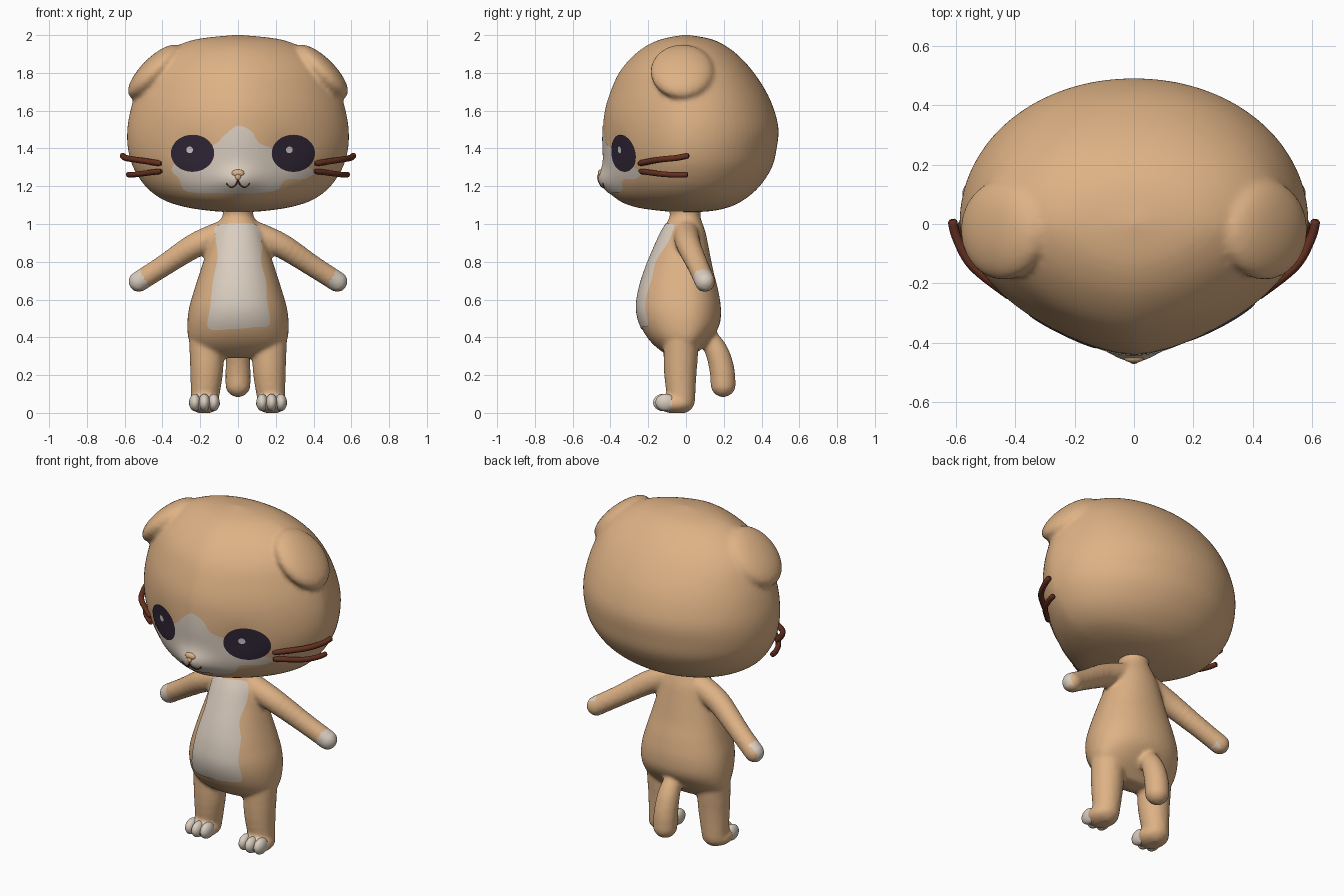
import bpy, bmesh, math
from mathutils import Vector, Matrix
from mathutils.bvhtree import BVHTree

if "Cube" in bpy.data.objects:
    bpy.data.objects.remove(bpy.data.objects["Cube"])


def material(name, rgb):
    m = bpy.data.materials.new(name)
    m.use_nodes = True
    m.diffuse_color = (*rgb, 1)
    bsdf = m.node_tree.nodes["Principled BSDF"]
    bsdf.inputs["Base Color"].default_value = (*rgb, 1)
    bsdf.inputs["Roughness"].default_value = 0.8
    return m


TAN = material("tan fur", (0.73, 0.445, 0.235))
CREAM = material("cream fur", (0.70, 0.61, 0.52))
DARK = material("dark eye", (0.03, 0.02, 0.037))
BROWN = material("brown whisker", (0.13, 0.03, 0.014))
SHINE = material("eye shine", (0.62, 0.58, 0.6))


def spline(pts, steps, closed=False):
    """Catmull-Rom curve through points of any dimension."""
    n, out = len(pts), []
    get = (lambda i: pts[i % n]) if closed else (lambda i: pts[max(0, min(n - 1, i))])
    for i in range(n if closed else n - 1):
        for k in range(steps):
            t = k / steps
            out.append([0.5 * (2 * b + (c - a) * t + (2 * a - 5 * b + 4 * c - d) * t * t
                               + (3 * b - a - 3 * c + d) * t ** 3)
                        for a, b, c, d in zip(get(i - 1), get(i), get(i + 1), get(i + 2))])
    return out if closed else out + [list(pts[-1])]


def skin_rings(bm, rings):
    """Closed surface over rings of points, listed from bottom to top."""
    rings = [[bm.verts.new(p) for p in ring] for ring in rings]
    n = len(rings[0])
    for lo, hi in zip(rings, rings[1:]):
        for i in range(n):
            j = (i + 1) % n
            bm.faces.new((lo[i], lo[j], hi[j], hi[i]))
    bm.faces.new(rings[0][::-1])
    bm.faces.new(rings[-1])


def loft(bm, rows, p_front, p_back, sides=80):
    """Stack of rings (z, half width, front depth, back depth)."""
    rings = []
    for z, w, f, b in spline(rows, 5):
        ring = []
        for i in range(sides):
            a = 2 * math.pi * i / sides
            c, s = math.cos(a), math.sin(a)
            p, d = (p_front, f) if s < 0 else (p_back, b)
            x = math.copysign(abs(c) ** (2 / p), c) * max(w, 0.004)
            y = math.copysign(abs(s) ** (2 / p), s) * max(d, 0.004)
            ring.append((x, y, z))
        rings.append(ring)
    skin_rings(bm, rings)


def ball(bm, centre, radii, turn=0, sides=20, rows=12):
    mat = (Matrix.Translation(centre) @ Matrix.Rotation(turn, 4, "Y")
           @ Matrix.Diagonal((*radii, 1)))
    rings = []
    for k in range(rows + 1):
        tilt = (k / rows - 0.5) * math.pi * 0.97
        r, z = math.cos(tilt), math.sin(tilt)
        turns = [2 * math.pi * i / sides for i in range(sides)]
        rings.append([mat @ Vector((r * math.cos(a), r * math.sin(a), z)) for a in turns])
    skin_rings(bm, rings)


def limb(bm, path):
    """Rounded tube through (x, y, z, radius) points."""
    for x, y, z, r in spline(path, 6):
        ball(bm, (x, y, z), (r, r, r))


def finish(name, bm, *mats):
    me = bpy.data.meshes.new(name)
    bm.to_mesh(me)
    bm.free()
    for m in mats:
        me.materials.append(m)
    me.shade_smooth()
    ob = bpy.data.objects.new(name, me)
    bpy.context.collection.objects.link(ob)
    return ob


def fuse(ob, voxel, smooth):
    """Melt overlapping volumes into one soft skin."""
    mod = ob.modifiers.new("fuse", "REMESH")
    mod.mode, mod.voxel_size, mod.use_smooth_shade = "VOXEL", voxel, True
    mod = ob.modifiers.new("soften", "SMOOTH")
    mod.factor, mod.iterations = 0.5, smooth
    dg = bpy.context.evaluated_depsgraph_get()
    mats = list(ob.data.materials)
    me = bpy.data.meshes.new_from_object(ob.evaluated_get(dg))
    ob.modifiers.clear()
    ob.data = me
    me.materials.clear()
    for m in mats:
        me.materials.append(m)
    for v in me.vertices:
        v.co.z = max(v.co.z, 0)
    me.shade_smooth()
    return BVHTree.FromPolygons([v.co.copy() for v in me.vertices],
                                [p.vertices[:] for p in me.polygons])


def on_skin(tree, x, z, lift):
    hit, normal, _, _ = tree.ray_cast(Vector((x, -2, z)), Vector((0, 1, 0)))
    return hit + normal * lift if hit else Vector((x, -0.2, z))


def plate(name, tree, outline, centre, mat, lift, rings=12):
    """Thin patch laid on the front of a skin; outline runs anticlockwise."""
    bm = bmesh.new()
    cx, cz = centre
    mid = bm.verts.new(on_skin(tree, cx, cz, lift))
    prev = None
    for k in range(1, rings + 1):
        t = k / rings
        ring = [bm.verts.new(on_skin(tree, cx + (x - cx) * t, cz + (z - cz) * t, lift))
                for x, z in outline]
        for i in range(len(ring)):
            j = (i + 1) % len(ring)
            if prev:
                bm.faces.new((ring[i], ring[j], prev[j], prev[i]))
            else:
                bm.faces.new((mid, ring[i], ring[j]))
        prev = ring
    finish(name, bm, mat)


def oval(cx, cz, rx, rz, n=40):
    return [(cx + rx * math.cos(2 * math.pi * i / n), cz + rz * math.sin(2 * math.pi * i / n))
            for i in range(n)]


def tube(name, pts, radius, mat):
    cu = bpy.data.curves.new(name, "CURVE")
    cu.dimensions, cu.bevel_depth, cu.bevel_resolution = "3D", radius, 3
    cu.use_fill_caps = True
    sp = cu.splines.new("POLY")
    smooth_pts = spline(pts, 6)
    sp.points.add(len(smooth_pts) - 1)
    for i, (p, q) in enumerate(zip(sp.points, smooth_pts)):
        p.co = (*q, 1)
        p.radius = 0.6 if i in (0, len(smooth_pts) - 1) else 1
    cu.materials.append(mat)
    bpy.context.collection.objects.link(bpy.data.objects.new(name, cu))


# Head with snout, eye sockets and folded ears
bm = bmesh.new()
loft(bm, [(1.062, .005, .005, .005), (1.068, .13, .12, .13), (1.09, .28, .27, .23),
          (1.13, .40, .36, .31), (1.2, .49, .41, .39), (1.3, .555, .43, .455),
          (1.4, .583, .44, .48), (1.5, .586, .44, .49), (1.6, .57, .43, .468),
          (1.7, .54, .40, .425), (1.8, .495, .355, .36), (1.88, .425, .29, .29),
          (1.94, .33, .215, .215), (1.98, .21, .125, .13), (2.002, .005, .005, .005)], 1.62, 2.05)
for v in bm.verts:
    if v.co.y < 0:
        x, z = v.co.x, v.co.z
        v.co.y -= 0.045 * math.exp(-(x / 0.11) ** 2 - ((z - 1.23) / 0.065) ** 2)
        v.co.y += 0.014 * math.exp(-((abs(x) - 0.25) / 0.1) ** 2 - ((z - 1.39) / 0.09) ** 2)
for s in (-1, 1):
    ball(bm, (0.44 * s, -0.02, 1.807), (0.188, 0.168, 0.074), s * math.radians(45), 40, 24)
head_skin = fuse(finish("head", bm, TAN), 0.014, 3)

# Body, arms, legs, feet and tail
bm = bmesh.new()
loft(bm, [(.29, .10, .05, .03), (.32, .21, .12, .06), (.38, .258, .19, .12), (.46, .268, .24, .175),
          (.55, .26, .262, .185), (.65, .232, .25, .17), (.75, .20, .22, .145), (.85, .168, .18, .125),
          (.95, .135, .135, .105), (1.01, .1, .1, .085), (1.05, .08, .085, .075), (1.1, .09, .1, .09)], 2.1, 2.1)
for s in (-1, 1):
    limb(bm, [(.09 * s, 0, .945, .07), (.23 * s, .015, .885, .066),
              (.4 * s, .065, .775, .057), (.525 * s, .1, .695, .055)])
    limb(bm, [(.165 * s, -.025, .37, .095), (.166 * s, -.03, .22, .088), (.176 * s, -.025, .07, .074)])
    ball(bm, (.178 * s, -.055, .05), (.084, .1, .054))
limb(bm, [(0, .12, .4, .05), (0, .165, .32, .062), (0, .19, .23, .067), (0, .197, .15, .067)])
body = finish("body", bm, TAN, CREAM)
body_skin = fuse(body, 0.012, 3)
for p in body.data.polygons:
    x, y, z = p.center
    hand = abs(x) - 0.5 * (z - 0.7) > 0.49 and y < 0.135 and z > 0.655
    foot = y < -0.075 and 0.02 < z < 0.1
    p.material_index = int(hand or foot)

# Toes
for side, s in (("right", -1), ("left", 1)):
    bm = bmesh.new()
    for k in (-1, 0, 1):
        ball(bm, (.178 * s + .05 * k, -.12 + .012 * abs(k), .055), (.031, .054, .046))
    finish(side + "_toes", bm, CREAM)

# Belly patch
belly = [(-.11, .99), (-.12, .94), (-.105, .83), (-.13, .7), (-.145, .56), (-.155, .45), (-.04, .445),
         (.08, .455), (.165, .47), (.15, .6), (.145, .7), (.12, .8), (.125, .9), (.1, .99), (0, 1.0)]
plate("belly_patch", body_skin, spline(belly, 5, True), (0, .72), CREAM, 0.004, 20)

# Face mask
mask = [(0, 1.52), (-.07, 1.47), (-.11, 1.43), (-.17, 1.4), (-.3, 1.35), (-.35, 1.29), (-.31, 1.24),
        (-.27, 1.175), (-.1, 1.165), (.08, 1.165), (.2, 1.18), (.25, 1.235), (.35, 1.24),
        (.4, 1.28), (.3, 1.33), (.18, 1.4), (.11, 1.43), (.07, 1.49)]
plate("face_mask", head_skin, spline(mask, 5, True), (0, 1.29), CREAM, 0.003, 22)

# Eyes and their highlights
for side, x, shine in (("right", -.238, -.252), ("left", .29, .268)):
    plate(side + "_eye", head_skin, oval(x, 1.375, .114, .098), (x, 1.375), DARK, 0.006)
    plate(side + "_eye_shine", head_skin, oval(shine, 1.393, .018, .018, 20), (shine, 1.393), SHINE, 0.009, 3)

# Nose and mouth
bm = bmesh.new()
ball(bm, on_skin(head_skin, 0, 1.27, -0.004), (.034, .016, .02))
ball(bm, on_skin(head_skin, 0, 1.25, -0.004), (.016, .014, .018))
finish("nose", bm, TAN)
for side, s in (("right", -1), ("left", 1)):
    path = [(0, 1.235), (.012, 1.207), (.038, 1.196), (.062, 1.218)]
    tube(side + "_mouth", [tuple(on_skin(head_skin, s * x, z, 0.003)) for x, z in path], 0.004, BROWN)

# Whiskers
for side, s in (("right", -1), ("left", 1)):
    tube(side + "_upper_whisker", [(.405 * s, -.25, 1.32), (.54 * s, -.145, 1.34),
                                   (.595 * s, -.05, 1.35), (.612 * s, .015, 1.363)], 0.016, BROWN)
    tube(side + "_lower_whisker", [(.405 * s, -.245, 1.28), (.52 * s, -.135, 1.265),
                                   (.565 * s, -.05, 1.26), (.58 * s, .01, 1.262)], 0.015, BROWN)
